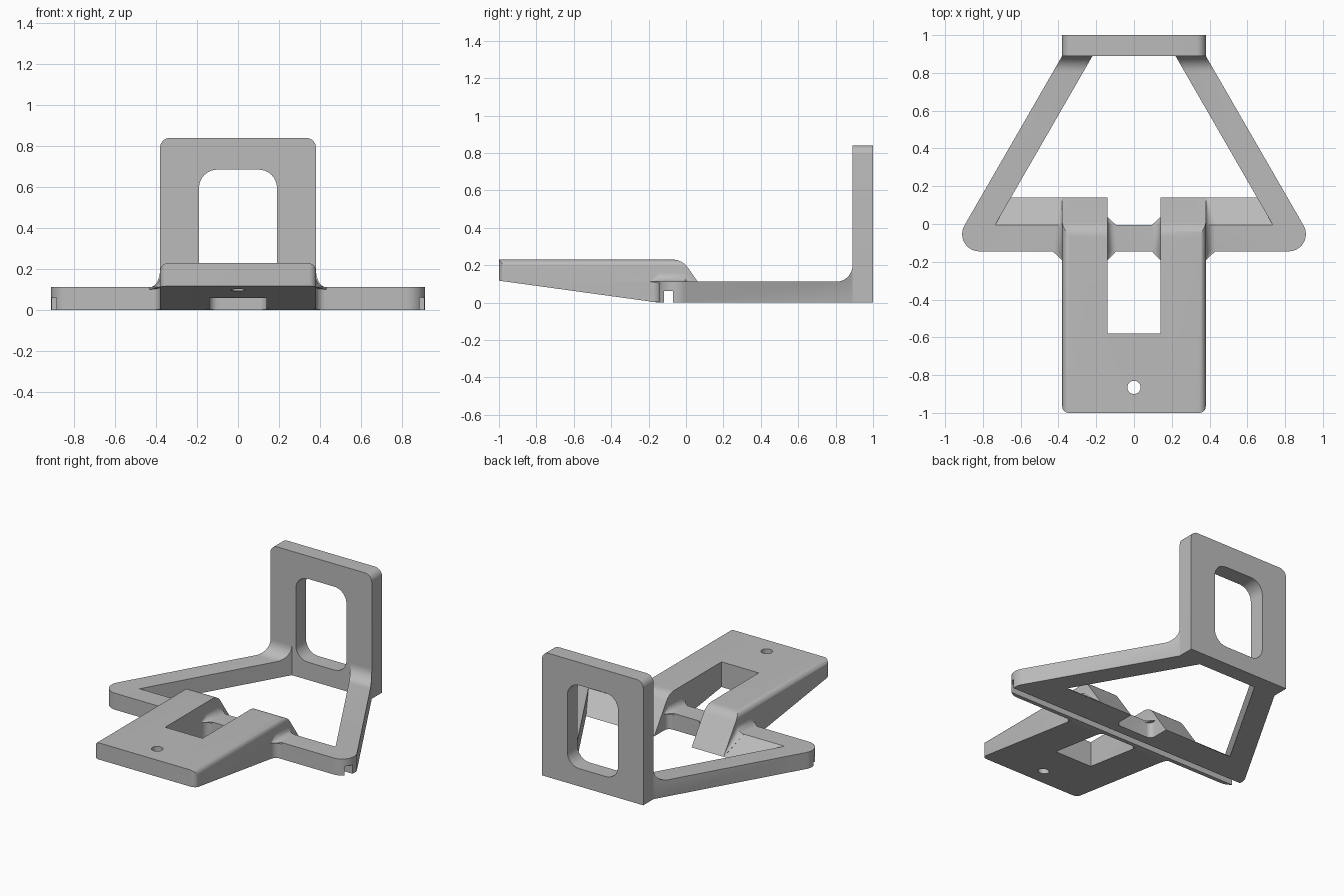
import bpy, bmesh, math
from mathutils import Vector

cube = bpy.data.objects.get("Cube")
if cube:
    bpy.data.objects.remove(cube, do_unlink=True)

grey = bpy.data.materials.new("light grey")
grey.use_nodes = True
COLOUR = (0.5, 0.5, 0.5, 1)
grey.diffuse_color = COLOUR
grey.node_tree.nodes["Principled BSDF"].inputs["Base Color"].default_value = COLOUR


def rounded(points, steps=8):
    """Outline from (a, b) or (a, b, radius) corners."""
    out = []
    n = len(points)
    for i, p in enumerate(points):
        c = Vector(p[:2])
        if len(p) == 2:
            out.append(c)
            continue
        u = (Vector(points[i - 1][:2]) - c).normalized()
        v = (Vector(points[(i + 1) % n][:2]) - c).normalized()
        half = u.angle(v) / 2
        centre = c + (u + v).normalized() * p[2] / math.sin(half)
        length = p[2] / math.tan(half)
        start, end = c + u * length - centre, c + v * length - centre
        sweep = start.angle(end)
        for k in range(steps + 1):
            t = k / steps
            out.append(centre + (start * math.sin((1 - t) * sweep)
                                 + end * math.sin(t * sweep)) / math.sin(sweep))
    return out


def prism(name, points, axis, lo, hi, end_points=None):
    """Extrude an outline along an axis, optionally lofting to a second outline."""
    def place(p, d):
        return {"x": (d, p[0], p[1]), "y": (p[0], d, p[1]), "z": (p[0], p[1], d)}[axis]
    bm = bmesh.new()
    a = [bm.verts.new(place(p, lo)) for p in points]
    b = [bm.verts.new(place(p, hi)) for p in end_points or points]
    bm.faces.new(a)
    bm.faces.new(b)
    for i in range(len(a)):
        j = (i + 1) % len(a)
        bm.faces.new((a[i], a[j], b[j], b[i]))
    bmesh.ops.recalc_face_normals(bm, faces=bm.faces)
    mesh = bpy.data.meshes.new(name)
    bm.to_mesh(mesh)
    bm.free()
    mesh.materials.append(grey)
    obj = bpy.data.objects.new(name, mesh)
    bpy.context.collection.objects.link(obj)
    return obj


def combine(target, other, operation):
    """Apply a boolean and discard the helper."""
    mod = target.modifiers.new("combine", "BOOLEAN")
    mod.operation, mod.solver, mod.object = operation, "EXACT", other
    bpy.context.view_layer.objects.active = target
    bpy.ops.object.modifier_apply(modifier=mod.name)
    bpy.data.objects.remove(other, do_unlink=True)


def corner(at, sa, sb, r, scale=1.0):
    """Concave fillet section whose right angle sits at a point."""
    e = 0.01
    pts = [(-e, -e), (r, -e), (r, 0)]
    for k in range(1, 8):
        t = math.pi / 2 * k / 8
        pts.append((r - r * math.sin(t), r - r * math.cos(t)))
    pts += [(0, r), (-e, r)]
    return [(at[0] + sa * a * scale, at[1] + sb * b * scale) for a, b in pts]


FRONT, REAR, TOP = -0.145, -0.005, 0.112
HALF, SLOT = 0.38, 0.14

# Triangular frame: side profile trimmed to its plan outline
frame = prism("cradle_frame", rounded([
    (FRONT, 0), (0.895, 0), (0.895, 0.2), (0.89, 0.2),
    (0.89, TOP, 0.085), (FRONT, TOP)]), "x", -1.1, 1.1)
plan = prism("frame_plan", rounded([
    (-0.977, FRONT, 0.0915), (0.977, FRONT, 0.0915),
    (HALF, 0.89), (HALF, 0.91), (-HALF, 0.91), (-HALF, 0.89)], 12), "z", -0.1, 0.5)
combine(frame, plan, "INTERSECT")
opening = prism("frame_opening", [(-0.735, REAR), (0.735, REAR), (0.185, 0.95),
                                  (-0.185, 0.95)], "z", -0.2, 0.6)
combine(frame, opening, "DIFFERENCE")

# Sloping platform with two legs
platform = prism("platform", rounded([
    (-1, 0.117), (-0.15, 0), (0.14, 0), (-0.02, 0.23, 0.1), (-1, 0.23)]), "x", -0.5, 0.5)
legs = prism("legs_plan", rounded([
    (-HALF, -1.0, 0.035), (HALF, -1.0, 0.035), (HALF, 0.2), (SLOT, 0.2),
    (SLOT, -0.58), (-SLOT, -0.58), (-SLOT, 0.2), (-HALF, 0.2)]), "z", -0.1, 0.5)
combine(platform, legs, "INTERSECT")
edges = prism("platform_edges", rounded([
    (-HALF, -0.2), (HALF, -0.2), (HALF, 0.23, 0.04), (-HALF, 0.23, 0.04)]), "y", -1.2, 0.4)
combine(platform, edges, "INTERSECT")
hole = prism("screw_hole", [(0.035 * math.cos(k * math.tau / 32),
                             -0.865 + 0.035 * math.sin(k * math.tau / 32))
                            for k in range(32)], "z", -0.1, 0.5)
combine(platform, hole, "DIFFERENCE")
combine(frame, platform, "UNION")

for side in (-1, 1):
    # Ramp between leg and arm
    ramp = prism("ramp", [(-0.03, 0), (0.14, 0), (REAR, TOP), (-0.03, TOP)],
                 "x", side * 0.3, side * 0.75)
    combine(frame, ramp, "UNION")
    for x, out, r in ((side * SLOT, -side, 0.045), (side * HALF, side, 0.05)):
        # Fillets where the bar meets the legs, fading out at both ends
        full = corner((x, TOP), out, 1, r)
        combine(frame, prism("bar_fillet", full, "y", FRONT, REAR), "UNION")
        fade = corner((x, TOP), out, 1, r, 0.05)
        combine(frame, prism("front_fade", full, "y", FRONT, FRONT - 0.045, fade), "UNION")
        upright = corner((x, FRONT), out, -1, 0.045)
        combine(frame, prism("upright_fillet", upright, "z", 0.004, TOP), "UNION")
        if r == 0.05:
            low = corner((x, 0.01), out, 1, r, 0.1)
            combine(frame, prism("ramp_fillet", full, "y", REAR, 0.13, low), "UNION")
        else:
            combine(frame, prism("rear_fade", full, "y", REAR, 0.035, fade), "UNION")
            upright = corner((x, REAR), out, 1, 0.035)
            combine(frame, prism("rear_fillet", upright, "z", 0, TOP), "UNION")

# Groove along the underside of the bar
groove = prism("groove", [(-0.118, -0.1), (-0.07, -0.1), (-0.07, 0.062), (-0.118, 0.062)],
               "x", -1.2, 1.2)
combine(frame, groove, "DIFFERENCE")

# Upright back plate with rounded window
back = prism("back_plate", rounded([
    (-HALF, 0), (HALF, 0), (HALF, 0.84, 0.05), (-HALF, 0.84, 0.05)]), "y", 0.89, 1.0)
window = prism("window", rounded([
    (-0.19, 0.12, 0.09), (0.19, 0.12, 0.09), (0.19, 0.685, 0.09), (-0.19, 0.685, 0.09)]),
    "y", 0.8, 1.1)
combine(back, window, "DIFFERENCE")

for obj in (frame, back):
    bpy.ops.object.select_all(action="DESELECT")
    obj.select_set(True)
    bpy.context.view_layer.objects.active = obj
    bpy.ops.object.shade_smooth_by_angle(angle=math.radians(30))
